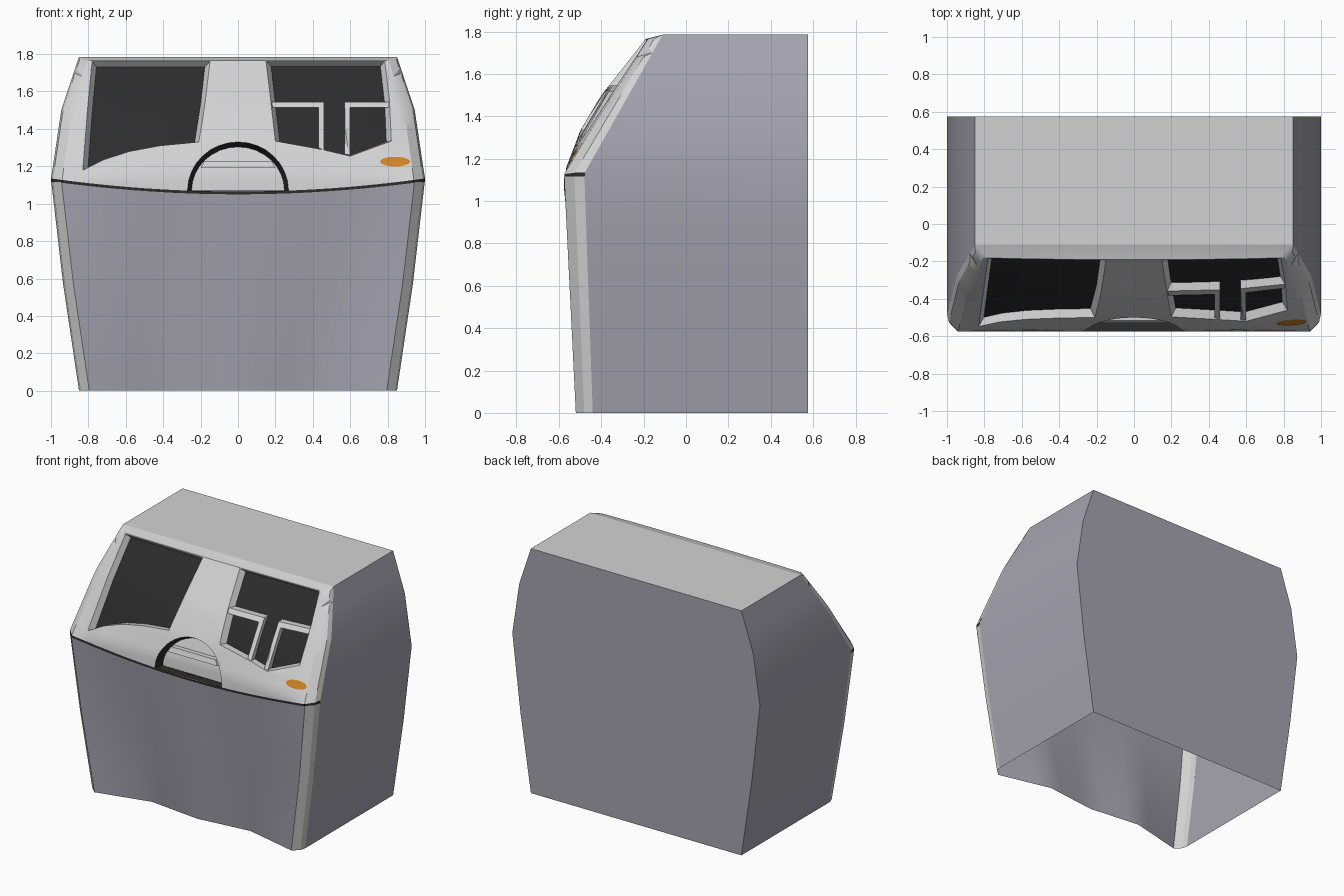
import bpy, bmesh, math
from mathutils import Vector
from mathutils.geometry import delaunay_2d_cdt

if "Cube" in bpy.data.objects:
    bpy.data.objects.remove(bpy.data.objects["Cube"])

def material(name, rgb):
    m = bpy.data.materials.new(name)
    m.diffuse_color = (*rgb, 1)
    m.use_nodes = True
    m.node_tree.nodes["Principled BSDF"].inputs["Base Color"].default_value = m.diffuse_color
    return m

LIGHT = material("light_grey", (0.65, 0.65, 0.65))
BODY = material("lavender_grey", (0.38, 0.37, 0.43))
DARK = material("dark_glass", (0.025, 0.025, 0.025))
ORANGE = material("orange", (0.62, 0.23, 0.02))
TOP, BACK = 1.785, 0.575

def table(t, pts):
    """Piecewise linear lookup, clamped at both ends."""
    if t <= pts[0][0]:
        return pts[0][1]
    for (a, va), (b, vb) in zip(pts, pts[1:]):
        if t <= b:
            return va + (vb - va) * (t - a) / (b - a)
    return pts[-1][1]

def half_width(z):
    return table(z, [(0, .85), (.57, .935), (1.13, 1.0), (1.5, .945), (TOP, .85)])

def side_front(z):
    return table(z, [(0, -.44), (1.13, -.48), (TOP, -.11)])

def corner_front(z):
    return table(z, [(0, -.52), (1.13, -.575), (1.765, -.18), (TOP, -.11)])

def seam_z(x):
    return 1.065 + .07 * x * x

def surf(x, z):
    """Depth of the curved upper front."""
    u = min(abs(x) / half_width(z), 1)
    mid = table(z, [(1.06, -.575), (1.16, -.565), (1.33, -.50), (1.5, -.40),
                    (1.63, -.295), (1.765, -.19), (TOP, -.11)])
    cor, side = corner_front(z), side_front(z)
    if u < .94:
        return mid + (cor - mid) * (u / .94) ** 3
    return table(u, [(.94, cor), (.99, (cor + side) / 2), (1, side)])

def make(name, verts, faces, mat, fix=False):
    me = bpy.data.meshes.new(name)
    me.from_pydata(verts, [], faces)
    me.materials.append(mat)
    if fix:
        bm = bmesh.new()
        bm.from_mesh(me)
        bmesh.ops.recalc_face_normals(bm, faces=bm.faces)
        bm.to_mesh(me)
        bm.free()
    ob = bpy.data.objects.new(name, me)
    bpy.context.collection.objects.link(ob)
    bpy.context.view_layer.objects.active = ob
    for o in bpy.context.selected_objects:
        o.select_set(False)
    ob.select_set(True)
    bpy.ops.object.shade_smooth_by_angle(angle=math.radians(25))
    return ob

def grid(name, rows, mat):
    n = len(rows[0])
    faces = [(r*n+c, r*n+c+1, (r+1)*n+c+1, (r+1)*n+c)
             for r in range(len(rows) - 1) for c in range(n - 1)]
    return make(name, [p for r in rows for p in r], faces, mat)

def inside(p, poly):
    hit = False
    for (x1, z1), (x2, z2) in zip(poly, poly[1:] + poly[:1]):
        if (z1 > p[1]) != (z2 > p[1]) and p[0] < x1 + (p[1] - z1) * (x2 - x1) / (z2 - z1):
            hit = not hit
    return hit

def fill(name, outline, mat, depth=0.0, holes=()):
    """Sheet that follows the upper front, bounded by an outline in x and z."""
    pts, edges = [], []
    for loop in [outline, *holes]:
        k, n = len(pts), len(loop)
        pts += [Vector(p) for p in loop]
        edges += [(k + i, k + (i + 1) % n) for i in range(n)]
    keep = lambda p: inside(p, outline) and not any(inside(p, h) for h in holes)
    for z in [1.12 + .04 * i for i in range(16)] + [1.765]:
        for u in [i / 10 for i in range(-9, 10)] + [-.99, -.94, .94, .99]:
            p = Vector((u * half_width(z), z))
            if keep(p):
                pts.append(p)
    v, _, f, *_ = delaunay_2d_cdt(pts, edges, [], 0, 1e-5)
    f = [t for t in f if keep(sum((v[i] for i in t), Vector((0, 0))) / len(t))]
    return make(name, [(p.x, surf(p.x, p.y) + depth, p.y) for p in v], f, mat)

def reveal(name, outer, inner, mat, d0, d1):
    """Walls joining two outlines at different depths."""
    rows = [[(x, surf(x, z) + d, z) for x, z in loop + loop[:1]]
            for loop, d in ((outer, d0), (inner, d1))]
    return grid(name, rows, mat)

def inset(poly, s):
    xs, zs = [p[0] for p in poly], [p[1] for p in poly]
    cx, z0 = (min(xs) + max(xs)) / 2, min(zs)
    return [(cx + (x - cx) * s, z0 + (z - z0) * .95) for x, z in poly]

# side walls and back, open underneath
zs = [0, .285, .57, .85, 1.13, 1.3, 1.5, 1.65, TOP]
for s, side in ((-1, "left"), (1, "right")):
    rows = [[(s * half_width(z), side_front(z), z), (s * half_width(z), BACK, z)][::s] for z in zs]
    grid(side + "_wall", rows, BODY)
ring = [(half_width(z), BACK, z) for z in zs] + [(-half_width(z), BACK, z) for z in reversed(zs)]
make("back_wall", ring, [tuple(reversed(range(len(ring))))], BODY)
w = half_width(TOP)
make("roof", [(-w, -.11, TOP), (w, -.11, TOP), (w, BACK, TOP), (-w, BACK, TOP)], [(0, 1, 2, 3)], LIGHT)

# lower front panel: wavy at the foot, straight at the top
rows = []
for i in range(9):
    t, row = i / 8, []
    for j in range(-8, 9):
        s = j / 8
        z = t * (seam_z(s * .94) - .015)
        foot = table(abs(s), [(0, -.47), (.5, -.425), (1, -.52)])
        row.append((s * (half_width(z) - .055), foot + (-.575 - foot) * t, z))
    rows.append(row)
grid("lower_front_panel", rows, BODY)

# light corner strips
for s, side in ((-1, "left"), (1, "right")):
    rows = []
    for i in range(9):
        z = i / 8 * 1.115
        h, a, b = half_width(z), table(z, [(0, -.52), (1.115, -.575)]), side_front(z)
        rows.append([(s * (h - .055), a, z), (s * (h - .01), (a + b) / 2, z), (s * h, b, z)][::s])
    grid(side + "_corner_strip", rows, LIGHT)

# dark seam between panel and upper front
us = [-1, -.99, -.94] + [i / 10 for i in range(-9, 10)] + [.94, .99, 1]
grid("seam", [[(u, surf(u, seam_z(u)), seam_z(u) + d) for u in us] for d in (-.018, 0)], DARK)

# upper front with two window openings and an arched niche
arch = [(.27 * math.cos(math.pi * (1 - i / 16)), seam_z(.27) + .26 * math.sin(math.pi * i / 16))
        for i in range(17)]
right_edge = [(half_width(z), z) for z in (1.2, 1.3, 1.4, 1.5, 1.6, 1.7, 1.765, TOP)]
outline = [(u, seam_z(u)) for u in us if u < -.27] + arch + [(u, seam_z(u)) for u in us if u > .27]
outline += right_edge + [(-x, z) for x, z in reversed(right_edge)]
left_window = [(-.78, 1.76), (-.805, 1.5), (-.83, 1.18), (-.72, 1.235), (-.58, 1.28), (-.42, 1.31),
               (-.21, 1.33), (-.175, 1.55), (-.15, 1.76)]
right_window = [(.15, 1.76), (.175, 1.55), (.2, 1.335), (.45, 1.29), (.6, 1.255), (.82, 1.335),
                (.81, 1.55), (.785, 1.76)]
fill("upper_front", outline, LIGHT, holes=(left_window, right_window))
for side, win in (("left", left_window), ("right", right_window)):
    glass = inset(win, .92)
    reveal(side + "_window_frame", win, glass, LIGHT, 0, .05)
    fill(side + "_window_glass", glass, DARK, .05)

# lower pane bars in the right window
bars = {"inner": [(.185, 1.515), (.43, 1.515), (.43, 1.3), (.46, 1.285), (.46, 1.545), (.18, 1.545)],
        "outer": [(.57, 1.545), (.57, 1.265), (.6, 1.26), (.6, 1.515), (.805, 1.515), (.81, 1.545)]}
for side, bar in bars.items():
    fill(side + "_pane_bar", bar, LIGHT, .005)
    reveal(side + "_pane_bar_sides", bar, bar, LIGHT, .005, .05)

# niche: dark rim, light back, cross bar, orange floor with two knobs
rim = [(x * .92, 1.065 + (z - 1.065) * .9) for x, z in arch]
reveal("niche_rim", arch, rim, DARK, 0, .06)
fill("niche_back", rim, LIGHT, .06)
bar = [(-.2, 1.19), (.2, 1.19), (.18, 1.225), (-.18, 1.225)]
fill("niche_bar", bar, LIGHT, .025)
reveal("niche_bar_sides", bar, bar, LIGHT, .025, .06)
floor = [(x, -.575 + .06 * (z - seam_z(.27)) / .26, 1.069) for x, z in arch]
make("niche_floor", floor, [tuple(reversed(range(len(floor))))], ORANGE)
for x, r in ((0, .035), (.08, .015)):
    disc = [(x + r * math.cos(a * math.pi / 6), -.543 + .013 * math.sin(a * math.pi / 6), 1.074)
            for a in range(12)]
    make("niche_knob", disc, [tuple(range(12))], DARK)

# orange side lamp
lamp = [(.84 + .08 * math.cos(a * math.pi / 10), 1.225 + .026 * math.sin(a * math.pi / 10)) for a in range(20)]
fill("side_lamp", lamp, ORANGE, -.005)
